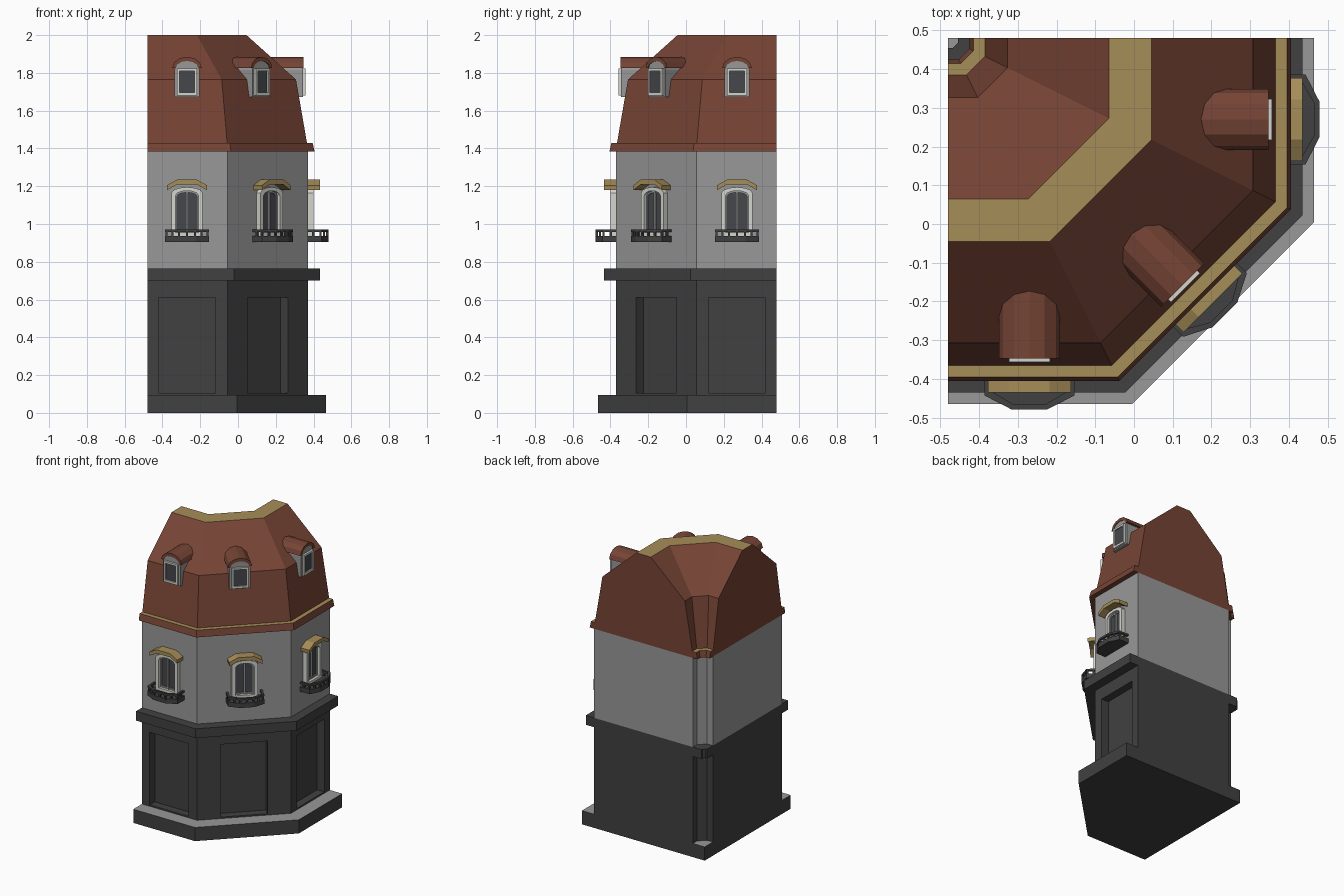
import bpy, bmesh, math
from mathutils import Vector

if "Cube" in bpy.data.objects:
    bpy.data.objects.remove(bpy.data.objects["Cube"])


def material(name, rgb):
    m = bpy.data.materials.new(name)
    lin = [((c / 255 + 0.055) / 1.055) ** 2.4 for c in rgb]
    m.diffuse_color = (*lin, 1)
    m.use_nodes = True
    m.node_tree.nodes["Principled BSDF"].inputs["Base Color"].default_value = m.diffuse_color
    return m


STONE = material("grey stone", (152, 152, 152))
DARK = material("dark stone", (65, 65, 65))
TILE = material("red brown roof", (118, 68, 53))
GOLD = material("gold trim", (166, 141, 88))
WHITE = material("pale window frame", (214, 214, 208))
GLASS = material("dark glass", (70, 71, 76))


def finish(name, bm, mats):
    bmesh.ops.recalc_face_normals(bm, faces=bm.faces)
    me = bpy.data.meshes.new(name)
    bm.to_mesh(me)
    bm.free()
    for m in mats:
        me.materials.append(m)
    ob = bpy.data.objects.new(name, me)
    bpy.context.collection.objects.link(ob)
    return ob


def loft(name, loops, mats, trim_rule=None):
    """Join equal closed loops and cap both ends."""
    bm = bmesh.new()
    vs = [[bm.verts.new(p) for p in lp] for lp in loops]
    n = len(vs[0])
    for a, b in zip(vs, vs[1:]):
        for i in range(n):
            j = (i + 1) % n
            bm.faces.new((a[i], a[j], b[j], b[i]))
    bm.faces.new(vs[0])
    bm.faces.new(vs[-1])
    bmesh.ops.recalc_face_normals(bm, faces=bm.faces)
    bm.normal_update()
    if trim_rule:
        for f in bm.faces:
            f.material_index = int(trim_rule(f))
    return finish(name, bm, mats)


def sweep(name, half, mats, trim_rule=None):
    """Sweep a section (front half given, back half mirrored) round the corner."""
    sec = half + [(0.02 - y, z) for y, z in reversed(half)]
    stations = [lambda y: (-0.48, y), lambda y: (-0.24 - 0.5 * y, y),
                lambda y: (-y, 0.24 + 0.5 * y), lambda y: (-y, 0.48)]
    return loft(name, [[(*s(y), z) for y, z in sec] for s in stations], mats, trim_rule)


class Facade:
    """Local frame: u along the wall, w outwards, z up."""

    def __init__(self, x, y, angle):
        self.o = Vector((x, y, 0))
        self.u = Vector((math.cos(angle), math.sin(angle), 0))
        self.n = Vector((math.sin(angle), -math.cos(angle), 0))

    def at(self, u, w, z):
        return self.o + self.u * u + self.n * w + Vector((0, 0, z))

    def prism(self, name, pts, lo, hi, mat, plan=False):
        f = (lambda a, b, c: self.at(a, b, c)) if plan else (lambda a, b, c: self.at(a, c, b))
        return loft(name, [[f(a, b, c) for a, b in pts] for c in (lo, hi)], [mat])

    def band(self, name, outer, inner, lo, hi, mat, closed=False, plan=False):
        f = (lambda a, b, c: self.at(a, b, c)) if plan else (lambda a, b, c: self.at(a, c, b))
        bm = bmesh.new()
        rows = [[bm.verts.new(f(*o, lo)), bm.verts.new(f(*o, hi)),
                 bm.verts.new(f(*i, hi)), bm.verts.new(f(*i, lo))] for o, i in zip(outer, inner)]
        n = len(rows)
        for k in range(n if closed else n - 1):
            a, b = rows[k], rows[(k + 1) % n]
            for i in range(4):
                j = (i + 1) % 4
                bm.faces.new((a[i], a[j], b[j], b[i]))
        if not closed:
            bm.faces.new(rows[0])
            bm.faces.new(rows[-1])
        return finish(name, bm, [mat])


def arc(hw, z, rise, n):
    return [(-hw * math.cos(math.pi * i / n), z + rise * math.sin(math.pi * i / n))
            for i in range(n + 1)]


def arch(hw, z0, z1, rise):
    return [(-hw, z0)] + arc(hw, z1, rise, 6) + [(hw, z0)]


def rect(hw, z0, z1):
    return [(-hw, z0), (-hw, z1), (hw, z1), (hw, z0)]


# Plinth, light on top
plan = [(-0.48, -0.465), (-0.005, -0.465), (0.465, 0.005), (0.465, 0.48), (-0.48, 0.48)]
loft("plinth", [[(x, y, z) for x, y in plan] for z in (0, 0.095)], [DARK, STONE],
     lambda f: f.normal.z > 0.9)

# Storeys and roof
ground = sweep("ground_floor", [(-0.37, 0.095), (-0.37, 0.70)], [DARK])
sweep("string_course", [(-0.435, 0.70), (-0.435, 0.765)], [DARK])
sweep("upper_wall", [(-0.37, 0.765), (-0.37, 1.385)], [STONE])
sweep("mansard_roof", [(-0.405, 1.385), (-0.395, 1.43), (-0.365, 1.43), (-0.307, 1.765),
                       (-0.045, 2.0)], [TILE, GOLD], lambda f: f.normal.z > 0.9)

walls = [Facade(-0.27, -0.37, 0), Facade(0.1575, -0.1575, math.pi / 4),
         Facade(0.37, 0.27, math.pi / 2)]
dormers = [Facade(-0.27, -0.343, 0), Facade(0.123, -0.155, math.pi / 4),
           Facade(0.343, 0.27, math.pi / 2)]

# Recessed ground floor panels
for w in walls:
    cutter = w.prism("panel_cutter", rect(0.15, 0.105, 0.61), -0.055, 0.05, DARK)
    cutter.hide_render = True
    mod = ground.modifiers.new("panel", 'BOOLEAN')
    mod.operation = 'DIFFERENCE'
    mod.solver = 'EXACT'
    mod.object = cutter
    bpy.context.view_layer.objects.active = ground
    bpy.ops.object.modifier_apply(modifier=mod.name)
    bpy.data.objects.remove(cutter)

# Upper windows with hood and balcony
for w in walls:
    w.band("window_frame", arch(0.083, 0.935, 1.165, 0.03), arch(0.06, 0.955, 1.15, 0.026),
           -0.01, 0.03, WHITE, closed=True)
    w.prism("window_glass", arch(0.062, 0.95, 1.15, 0.026), -0.005, 0.004, GLASS)
    w.band("window_sash", arch(0.061, 0.95, 1.15, 0.026), arch(0.053, 0.965, 1.145, 0.022),
           0.003, 0.012, STONE, closed=True)
    w.prism("window_mullion", rect(0.006, 0.955, 1.172), 0.003, 0.014, STONE)
    hood = [(-0.107, 1.205), (-0.052, 1.235), (0.052, 1.235), (0.107, 1.205)]
    w.band("window_hood", hood, [(u * 0.98, z - 0.025) for u, z in hood], -0.01, 0.065, GOLD)

    edge = [(-0.116, -0.01), (-0.116, 0.073), (-0.046, 0.109), (0.046, 0.109),
            (0.116, 0.073), (0.116, -0.01)]
    inner = [(u * 0.88, v if v < 0 else v - 0.013) for u, v in edge]
    w.prism("balcony_slab", edge, 0.905, 0.937, DARK, plan=True)
    w.band("balcony_rail", edge, inner, 0.958, 0.971, DARK, plan=True)
    mid = [((a[0] + b[0]) / 2, (a[1] + b[1]) / 2) for a, b in zip(edge, inner)]
    for a, b in zip(mid, mid[1:]):
        for t in (0.0, 0.5):
            u, v = a[0] + (b[0] - a[0]) * t, a[1] + (b[1] - a[1]) * t
            s = 0.0055
            w.prism("baluster", [(u - s, v - s), (u + s, v - s), (u + s, v + s), (u - s, v + s)],
                    0.93, 0.96, DARK, plan=True)

# Dormers with barrel roofs
for d in dormers:
    d.prism("dormer_body", arch(0.067, 1.672, 1.815, 0.05), -0.2, 0, STONE)
    d.band("dormer_roof", arc(0.079, 1.825, 0.06, 6), arc(0.06, 1.825, 0.038, 6),
           -0.2, 0.004, TILE)
    d.band("dormer_frame", rect(0.053, 1.68, 1.823), rect(0.04, 1.695, 1.81),
           -0.005, 0.014, WHITE, closed=True)
    d.prism("dormer_glass", rect(0.042, 1.69, 1.812), -0.004, 0.005, GLASS)
